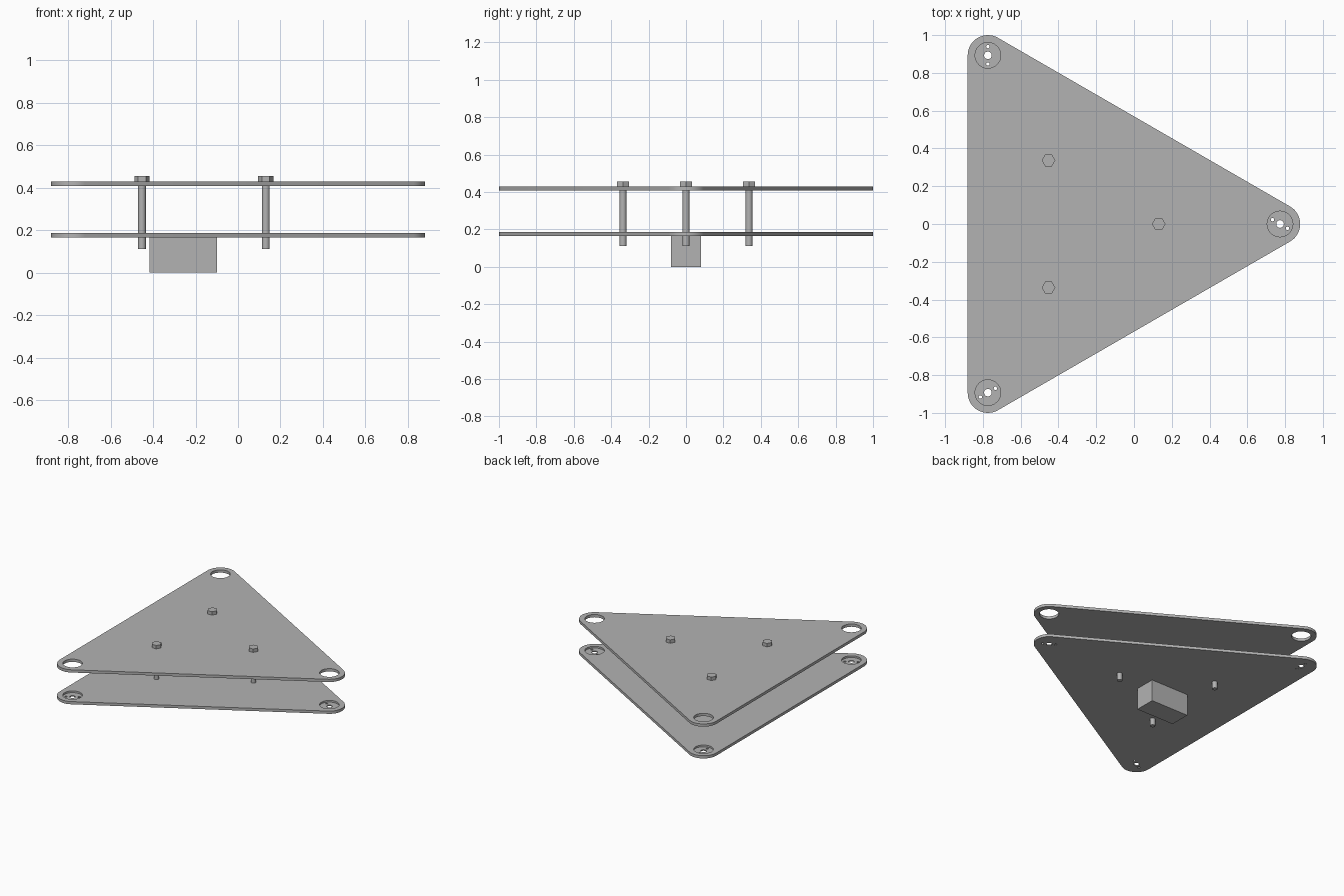
import bpy
import bmesh
from math import pi, cos, sin, radians
from mathutils import Matrix, Vector

if "Cube" in bpy.data.objects:
    bpy.data.objects.remove(bpy.data.objects["Cube"])

CENTRE = Vector((-0.258, 0, 0))
CORNER_DIST, CORNER_R = 1.031, 0.107
BOLT_DIST = 0.389
LOW_BOTTOM, LOW_TOP = 0.166, 0.187
UP_BOTTOM, UP_TOP = 0.409, 0.43
TURNS = [radians(a) for a in (0, 120, 240)]

grey = bpy.data.materials.new("plain grey")
grey.use_nodes = True
grey.diffuse_color = (0.45, 0.45, 0.45, 1)
grey.node_tree.nodes["Principled BSDF"].inputs["Base Color"].default_value = grey.diffuse_color


def polar(angle, dist):
    return Vector((cos(angle), sin(angle), 0)) * dist


def finish(name, bm):
    bmesh.ops.recalc_face_normals(bm, faces=bm.faces)
    mesh = bpy.data.meshes.new(name)
    bm.to_mesh(mesh)
    bm.free()
    mesh.materials.append(grey)
    obj = bpy.data.objects.new(name, mesh)
    bpy.context.collection.objects.link(obj)
    return obj


def add_cylinder(bm, at, radius, bottom, top, sides=32):
    place = Matrix.Translation((at.x, at.y, (bottom + top) / 2))
    bmesh.ops.create_cone(bm, cap_ends=True, segments=sides, radius1=radius,
                          radius2=radius, depth=top - bottom, matrix=place)


def smooth(obj):
    bpy.ops.object.select_all(action="DESELECT")
    obj.select_set(True)
    bpy.context.view_layer.objects.active = obj
    bpy.ops.object.shade_smooth_by_angle(angle=radians(30))


def cut(obj, holes):
    """Cut a list of (position, radius, bottom, top) holes and drop the cutter."""
    bm = bmesh.new()
    for hole in holes:
        add_cylinder(bm, *hole)
    cutter = finish("hole_cutter", bm)
    cutter.hide_render = True
    mod = obj.modifiers.new("holes", "BOOLEAN")
    mod.operation, mod.solver, mod.object = "DIFFERENCE", "EXACT", cutter
    bpy.context.view_layer.objects.active = obj
    bpy.ops.object.modifier_apply(modifier=mod.name)
    bpy.data.objects.remove(cutter)


def plate(name, bottom, top, steps=16):
    """Triangle with rounded corners."""
    bm = bmesh.new()
    verts = []
    for turn in TURNS:
        corner = CENTRE + polar(turn, CORNER_DIST)
        for i in range(steps + 1):
            p = corner + polar(turn + (i / steps - 0.5) * 2 * pi / 3, CORNER_R)
            verts.append(bm.verts.new((p.x, p.y, bottom)))
    face = bm.faces.new(verts)
    grown = bmesh.ops.extrude_face_region(bm, geom=[face], use_keep_orig=True)
    moved = [v for v in grown["geom"] if isinstance(v, bmesh.types.BMVert)]
    bmesh.ops.translate(bm, verts=moved, vec=(0, 0, top - bottom))
    return finish(name, bm)


corners = [(turn, CENTRE + polar(turn, CORNER_DIST)) for turn in TURNS]

# Upper plate with an open hole at each corner
upper = plate("upper_plate", UP_BOTTOM, UP_TOP)
cut(upper, [(c, 0.068, UP_BOTTOM - 0.05, UP_TOP + 0.05) for _, c in corners])
smooth(upper)

# Lower plate with round pockets, each with a shaft hole and two screw holes
lower = plate("lower_plate", LOW_BOTTOM, LOW_TOP)
cut(lower, [(c, 0.068, LOW_TOP - 0.013, LOW_TOP + 0.05) for _, c in corners])
small = []
for turn, c in corners:
    ends = (LOW_BOTTOM - 0.05, LOW_TOP + 0.05)
    small.append((c, 0.02, *ends))
    for side in (-1, 1):
        small.append((c + polar(turn - pi / 6, 0.046 * side), 0.009, *ends))
cut(lower, small)
smooth(lower)

# Hex bolts joining the plates
for number, turn in enumerate(TURNS, 1):
    at = CENTRE + polar(turn, BOLT_DIST)
    bm = bmesh.new()
    add_cylinder(bm, at, 0.0185, 0.111, UP_TOP)
    smooth(finish(f"bolt_shaft_{number}", bm))
    bm = bmesh.new()
    add_cylinder(bm, Vector((0, 0, 0)), 0.036, UP_TOP, 0.456, 6)
    # Points of the hexagon lie along x
    bmesh.ops.rotate(bm, verts=bm.verts, matrix=Matrix.Rotation(pi / 6, 3, "Z"))
    bmesh.ops.translate(bm, verts=bm.verts, vec=at)
    finish(f"bolt_head_{number}", bm)

# Battery box under the lower plate
bm = bmesh.new()
box = Matrix.Translation((CENTRE.x, 0, LOW_BOTTOM / 2)) @ Matrix.Diagonal((0.32, 0.16, LOW_BOTTOM, 1))
bmesh.ops.create_cube(bm, size=1, matrix=box)
finish("underside_box", bm)
